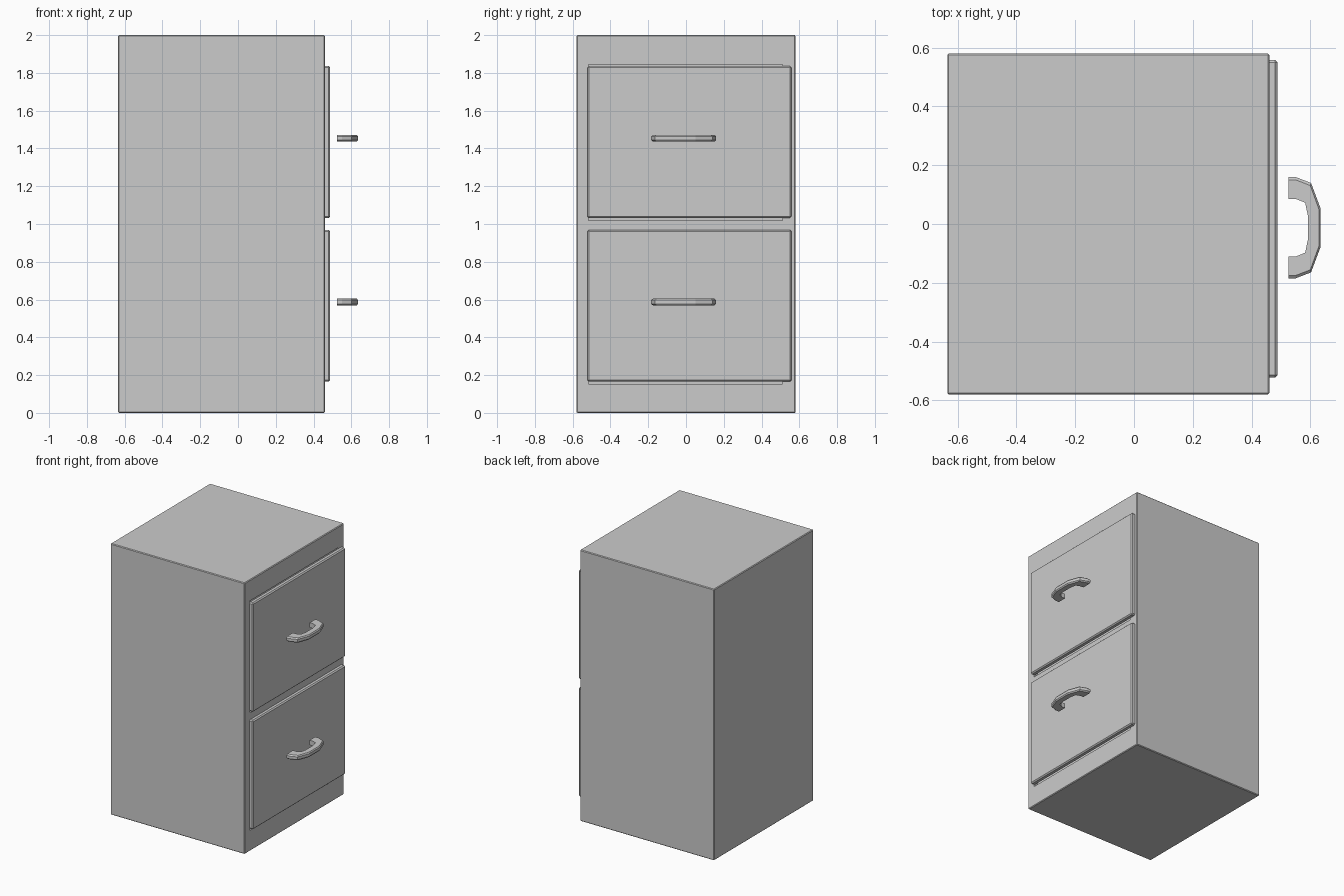
import bpy, bmesh

if "Cube" in bpy.data.objects:
    bpy.data.objects.remove(bpy.data.objects["Cube"])


def box(name, lo, hi, bevel=0.0):
    bm = bmesh.new()
    bmesh.ops.create_cube(bm, size=1)
    for v in bm.verts:
        v.co = [(a + b) / 2 + c * (b - a) for a, b, c in zip(lo, hi, v.co)]
    if bevel:
        bmesh.ops.bevel(bm, geom=bm.edges[:], offset=bevel, segments=1,
                        affect='EDGES', profile=0.5)
    return finish(name, bm)


def finish(name, bm):
    bmesh.ops.recalc_face_normals(bm, faces=bm.faces[:])
    me = bpy.data.meshes.new(name)
    bm.to_mesh(me)
    bm.free()
    ob = bpy.data.objects.new(name, me)
    bpy.context.collection.objects.link(ob)
    return ob


# Handle outline seen from above: half of the outer and inner curve, then mirrored
MID_Y = -0.0125
OUTER = [(0.525, 0.172), (0.55, 0.172), (0.602, 0.152), (0.635, 0.064)]
INNER = [(0.525, 0.098), (0.55, 0.098), (0.582, 0.085), (0.591, 0.042)]


def mirrored(half):
    pts = half + [(x, -y) for x, y in reversed(half)]
    return [(x, y + MID_Y) for x, y in pts]


def handle(name, z):
    bm = bmesh.new()
    rings = []
    for (ox, oy), (ix, iy) in zip(mirrored(OUTER), mirrored(INNER)):
        # Cross-section: flat inside, chamfered outside
        section = [(0, -0.018), (0.87, -0.018), (1, -0.010),
                   (1, 0.010), (0.87, 0.018), (0, 0.018)]
        rings.append([bm.verts.new((ix + (ox - ix) * t, iy + (oy - iy) * t, z + h))
                      for t, h in section])
    for a, b in zip(rings, rings[1:]):
        for i in range(6):
            j = (i + 1) % 6
            bm.faces.new((a[i], a[j], b[j], b[i]))
    bm.faces.new(rings[0])
    bm.faces.new(rings[-1])
    return finish(name, bm)


# Cabinet body
body = box("cabinet_body", (-0.635, -0.58, 0), (0.46, 0.58, 2), 0.005)

for label, z in (("lower", 0.165), ("upper", 1.032)):
    # Shallow recess behind each drawer front
    cutter = box(label + "_recess_cutter", (0.43, -0.515, z - 0.013),
                 (0.6, 0.51, z + (0.803 if label == "lower" else 0.813)))
    cutter.hide_render = True
    cutter.hide_viewport = True
    mod = body.modifiers.new(label + "_recess", 'BOOLEAN')
    mod.operation = 'DIFFERENCE'
    mod.solver = 'EXACT'
    mod.object = cutter
    # Drawer front and its handle
    box(label + "_drawer_front", (0.45, -0.522, z), (0.488, 0.558, z + 0.804), 0.008)
    handle(label + "_handle", z + 0.422)
